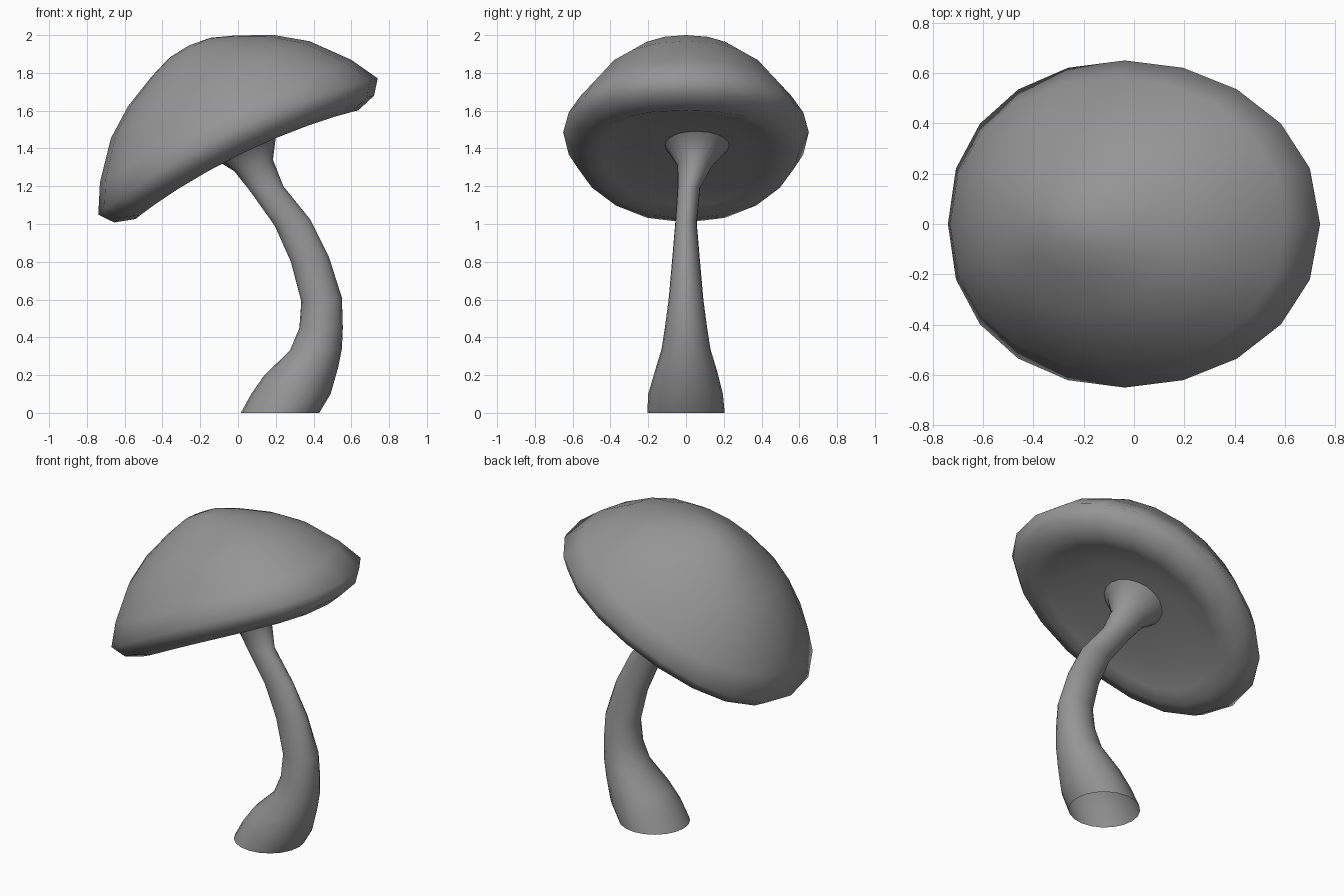
import bpy, bmesh
from math import sin, cos, pi, radians, copysign
from mathutils import Matrix, Vector

if "Cube" in bpy.data.objects:
    bpy.data.objects.remove(bpy.data.objects["Cube"], do_unlink=True)

grey = bpy.data.materials.new("plain grey")
grey.use_nodes = True
grey.diffuse_color = (0.3, 0.3, 0.3, 1)
grey.node_tree.nodes["Principled BSDF"].inputs["Base Color"].default_value = (0.3, 0.3, 0.3, 1)


def loft(name, rings, start=None, end=None):
    """Skin a stack of rings, with optional pole points at either end."""
    bm = bmesh.new()
    loops = [[bm.verts.new(p) for p in ring] for ring in rings]
    n = len(loops[0])
    for a, b in zip(loops, loops[1:]):
        for i in range(n):
            j = (i + 1) % n
            bm.faces.new((a[i], a[j], b[j], b[i]))
    for pole, loop in ((start, loops[0]), (end, loops[-1])):
        if pole is not None:
            v = bm.verts.new(pole)
            for i in range(n):
                bm.faces.new((v, loop[i], loop[(i + 1) % n]))
    bmesh.ops.recalc_face_normals(bm, faces=bm.faces)
    for f in bm.faces:
        f.smooth = True
    mesh = bpy.data.meshes.new(name)
    bm.to_mesh(mesh)
    bm.free()
    mesh.materials.append(grey)
    obj = bpy.data.objects.new(name, mesh)
    bpy.context.collection.objects.link(obj)
    return obj


# Cap: oval dome with a rolled lip and shallow underside, tilted sideways
# Each ring: radius, height, extra height at the front and back
WIDTH, SIDES = 0.79, 20
profile = [(.12, .582, 0), (.25, .533, 0), (.43, .447, 0), (.585, .335, .01),
           (.74, .15, .04), (.823, 0, .085), (.765, -.074, .075), (.655, -.107, .065),
           (.57, -.075, .045), (.4, -.035, .02), (.18, -.02, 0)]
tilt = Matrix.Translation((0, 0, 1.41)) @ Matrix.Rotation(radians(-26), 4, 'Y')


def cap_ring(r, h, rise):
    ring = []
    for i in range(SIDES):
        a = 2 * pi * i / SIDES
        side = copysign(abs(sin(a)) ** 0.92, sin(a))
        ring.append(tilt @ Vector((r * cos(a), r * WIDTH * side, h + rise * side ** 2)))
    return ring


loft("mushroom_cap", [cap_ring(*p) for p in profile],
     tilt @ Vector((0, 0, .595)), tilt @ Vector((0, 0, -.015)))

# Stem: left edge x, z, right edge x, z, then front and back y of each section
sections = [
    (.015, 0, .43, 0, -.205, .205),
    (.07, .1, .49, .1, -.2, .195),
    (.14, .2, .53, .24, -.165, .165),
    (.275, .33, .55, .34, -.13, .13),
    (.325, .45, .555, .45, -.112, .112),
    (.335, .59, .55, .61, -.092, .092),
    (.28, .8, .48, .83, -.073, .073),
    (.195, .99, .385, 1.02, -.057, .057),
    (.06, 1.18, .24, 1.2, -.045, .075),
    (-.02, 1.28, .185, 1.34, -.045, .14),
    (-.11, 1.335, .2, 1.46, -.1, .215),
    (-.17, 1.36, .24, 1.52, -.14, .26),
]


def stem_ring(lx, lz, rx, rz, front, back):
    left, right = Vector((lx, 0, lz)), Vector((rx, 0, rz))
    mid, half = (left + right) / 2, (right - left) / 2
    y_mid, y_half = (front + back) / 2, (back - front) / 2
    return [mid + half * cos(a) + Vector((0, y_mid + y_half * sin(a), 0))
            for a in (2 * pi * i / SIDES for i in range(SIDES))]


loft("mushroom_stem", [stem_ring(*s) for s in sections])
